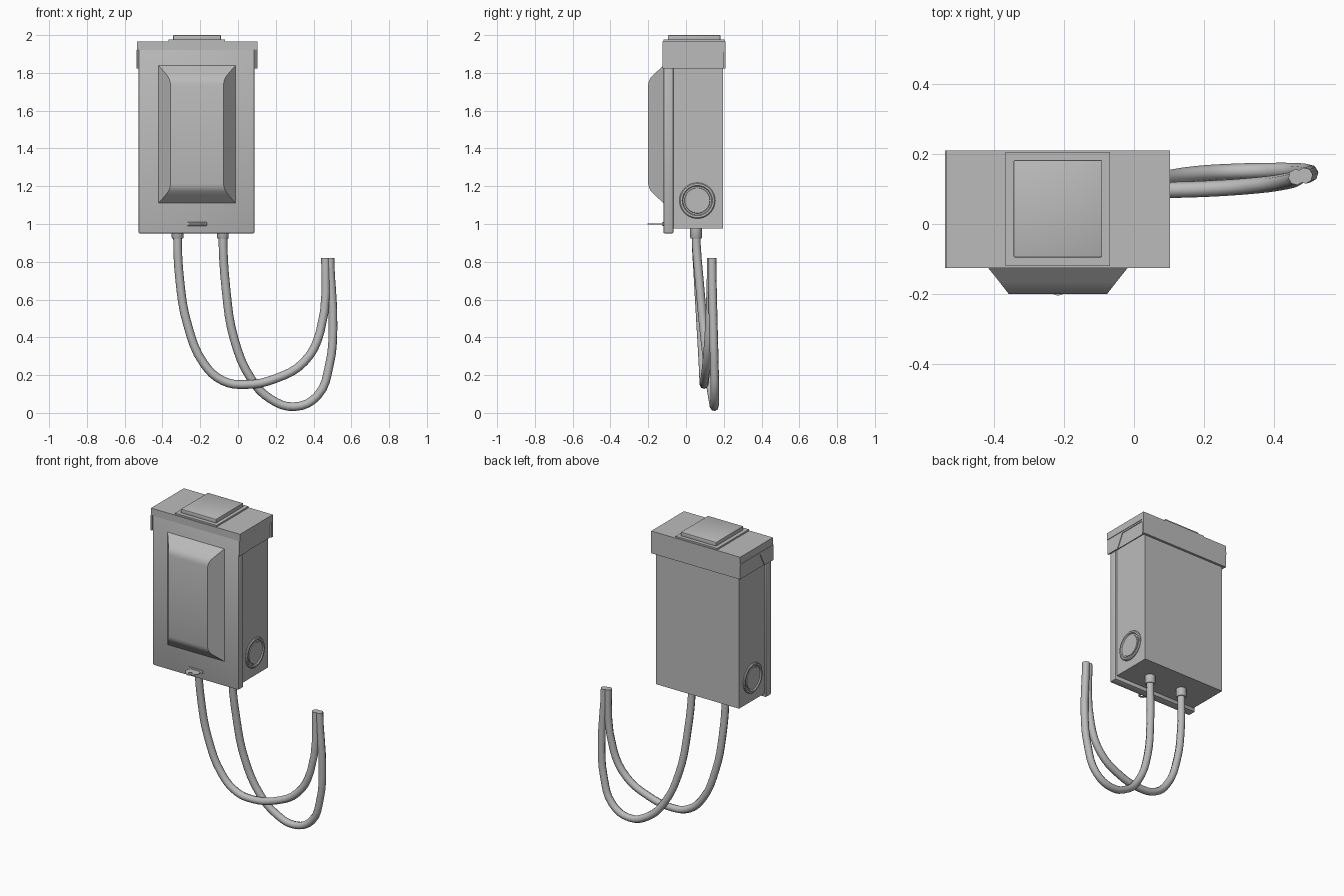
import bpy, bmesh, math
from mathutils import Vector, Matrix

cube = bpy.data.objects.get("Cube")
if cube:
    bpy.data.objects.remove(cube, do_unlink=True)

grey = bpy.data.materials.new("painted_grey")
grey.use_nodes = True
COLOR = (0.5, 0.5, 0.5, 1)
grey.diffuse_color = COLOR
grey.node_tree.nodes["Principled BSDF"].inputs["Base Color"].default_value = COLOR

CX = -0.22  # centre line of the cabinet


def finish(name, bm, smooth=None):
    bmesh.ops.recalc_face_normals(bm, faces=bm.faces)
    mesh = bpy.data.meshes.new(name)
    bm.to_mesh(mesh)
    bm.free()
    mesh.materials.append(grey)
    ob = bpy.data.objects.new(name, mesh)
    bpy.context.collection.objects.link(ob)
    if smooth:
        bpy.ops.object.select_all(action='DESELECT')
        ob.select_set(True)
        bpy.context.view_layer.objects.active = ob
        bpy.ops.object.shade_smooth_by_angle(angle=math.radians(smooth))
    return ob


def box(name, lo, hi, bevel=0):
    lo, hi = Vector(lo), Vector(hi)
    bm = bmesh.new()
    bmesh.ops.create_cube(bm, size=1)
    bmesh.ops.scale(bm, vec=hi - lo, verts=bm.verts)
    bmesh.ops.translate(bm, vec=(lo + hi) / 2, verts=bm.verts)
    if bevel:
        bmesh.ops.bevel(bm, geom=bm.edges[:], offset=bevel, segments=2,
                        profile=0.5, affect='EDGES')
    return finish(name, bm, 35 if bevel else None)


def prism(name, points, offset):
    """Extrude a flat polygon along an offset."""
    bm = bmesh.new()
    face = bm.faces.new([bm.verts.new(p) for p in points])
    ext = bmesh.ops.extrude_face_region(bm, geom=[face], use_keep_orig=True)
    moved = [g for g in ext["geom"] if isinstance(g, bmesh.types.BMVert)]
    bmesh.ops.translate(bm, vec=offset, verts=moved)
    return finish(name, bm)


def lathe(name, profile, matrix, steps=32):
    """Spin (radius, height) pairs about local z."""
    bm = bmesh.new()
    vs = [bm.verts.new((r, 0, h)) for r, h in profile]
    es = [bm.edges.new(p) for p in zip(vs, vs[1:])]
    bmesh.ops.spin(bm, geom=vs + es, cent=(0, 0, 0), axis=(0, 0, 1),
                   angle=math.tau, steps=steps)
    bmesh.ops.remove_doubles(bm, verts=bm.verts, dist=0.0001)
    bmesh.ops.transform(bm, matrix=matrix, verts=bm.verts)
    return finish(name, bm, 35)


# Cabinet and door
box("cabinet_body", (-0.517, -0.07, 0.975), (0.077, 0.195, 1.93))
box("door", (-0.527, -0.12, 0.95), (0.087, -0.066, 1.93), 0.008)

# Raised door panel, made of shrinking rings
bm = bmesh.new()
rings = []
for y, w, h in [(-0.119, 0.204, 0.365), (-0.165, 0.167, 0.322),
                (-0.186, 0.151, 0.302), (-0.196, 0.143, 0.282), (-0.2, 0.14, 0.262)]:
    rings.append([bm.verts.new((CX + 0.003 + sx * w, y, 1.475 + sz * h))
                  for sx, sz in ((-1, -1), (1, -1), (1, 1), (-1, 1))])
for a, b in zip(rings, rings[1:]):
    for i in range(4):
        j = (i + 1) % 4
        bm.faces.new((a[i], a[j], b[j], b[i]))
bm.faces.new(rings[-1])
finish("raised_panel", bm, 38)

# Lid with back skirt, side flaps and top pad
box("lid_top", (-0.535, -0.125, 1.92), (0.102, 0.21, 1.966))
box("lid_back_skirt", (-0.535, 0.195, 1.822), (0.102, 0.21, 1.92))
flap = [(-0.125, 1.822), (-0.035, 1.822), (0.01, 1.91), (0.21, 1.91),
        (0.21, 1.921), (-0.125, 1.921)]
for side, inner in ((1, 0.087), (-1, -0.52)):
    name = "left" if side > 0 else "right"
    x = CX + side * 0.309
    lo, hi = sorted((x, x + side * 0.005))
    box(name + "_flap", (lo, -0.12, 1.822), (hi, 0.205, 1.921))
    prism(name + "_flap_rim", [(x, y, z) for y, z in flap], (side * 0.0095, 0, 0))
box("top_plate", (-0.367, -0.12, 1.96), (-0.069, 0.205, 1.976))
box("top_pad", (-0.343, -0.095, 1.97), (-0.091, 0.182, 2.0), 0.003)

# Round knockouts on both sides
for side in (-1, 1):
    turn = Matrix.Translation((CX + side * 0.297, 0.06, 1.124)) @ \
        Matrix.Rotation(side * math.pi / 2, 4, 'Y')
    lathe("left_knockout" if side > 0 else "right_knockout",
          [(0.095, -0.002), (0.095, 0.005), (0.09, 0.01), (0.08, 0.01), (0.076, 0.003),
           (0.068, 0.003), (0.066, 0.007), (0, 0.007)], turn, 40)

# Latch slot plate and pierced tab
box("latch_plate", (-0.27, -0.127, 0.99), (-0.165, -0.115, 1.01), 0.004)
bm = bmesh.new()
n = 16
outer, hole = [], []
for i in range(n):
    a = math.tau * i / n
    c, s = math.cos(a), math.sin(a)
    # rounded nose widening towards the door
    x, y = (0.026 * c, 0.026 * s) if s < -0.1 else (0.045 * c, 0.055 * min(1, s * 1.5 + 0.2))
    outer.append((CX + 0.003 + x, -0.178 + y))
    hole.append((CX + 0.003 + 0.013 * c, -0.178 + 0.013 * s))
layers = [[bm.verts.new((x, y, z)) for x, y in loop]
          for loop, z in ((outer, 1.002), (outer, 0.998), (hole, 0.998), (hole, 1.002))]
for k in range(4):
    a, b = layers[k], layers[(k + 1) % 4]
    for i in range(n):
        j = (i + 1) % n
        bm.faces.new((a[i], a[j], b[j], b[i]))
finish("latch_tab", bm)

# Hanging cables with collars
cables = {
    "rear_cable": [(-0.08, 0.053, 0.96), (-0.063, 0.075, 0.65), (-0.02, 0.1, 0.39),
                   (0.07, 0.125, 0.18), (0.17, 0.142, 0.075), (0.3, 0.15, 0.033),
                   (0.42, 0.152, 0.09), (0.485, 0.15, 0.26), (0.503, 0.145, 0.45),
                   (0.487, 0.138, 0.82)],
    "front_cable": [(-0.32, 0.053, 0.96), (-0.308, 0.065, 0.7), (-0.268, 0.078, 0.47),
                    (-0.18, 0.09, 0.26), (-0.08, 0.094, 0.17), (0.04, 0.096, 0.15),
                    (0.2, 0.1, 0.182), (0.35, 0.11, 0.27), (0.435, 0.122, 0.43),
                    (0.463, 0.134, 0.82)],
}
for name, pts in cables.items():
    curve = bpy.data.curves.new(name, 'CURVE')
    curve.dimensions = '3D'
    curve.bevel_depth = 0.023
    curve.bevel_resolution = 2
    curve.resolution_u = 4
    curve.use_fill_caps = True
    spline = curve.splines.new('BEZIER')
    spline.bezier_points.add(len(pts) - 1)
    for bp, p in zip(spline.bezier_points, pts):
        bp.co = p
        bp.handle_left_type = bp.handle_right_type = 'AUTO'
    # vertical ends
    for bp, dz in ((spline.bezier_points[0], -0.1), (spline.bezier_points[-1], 0.12)):
        bp.handle_left_type = bp.handle_right_type = 'FREE'
        bp.handle_right = bp.co + Vector((0, 0, dz))
        bp.handle_left = bp.co - Vector((0, 0, dz))
    curve.materials.append(grey)
    bpy.context.collection.objects.link(bpy.data.objects.new(name, curve))
    lathe(name + "_collar", [(0, 0.98), (0.031, 0.98), (0.031, 0.928), (0.027, 0.922), (0, 0.922)],
          Matrix.Translation((pts[0][0], pts[0][1], 0)), 16)
